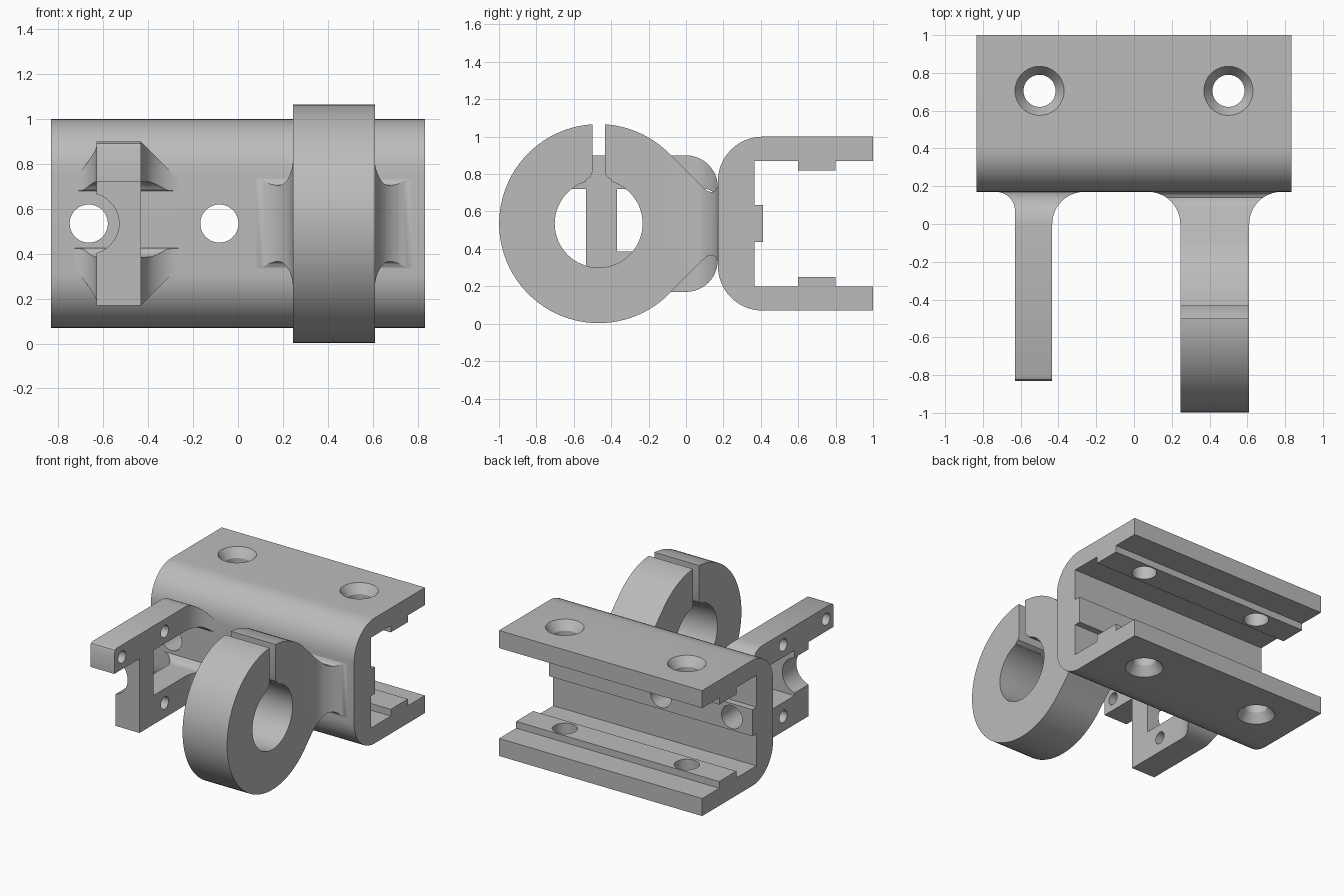
import bpy
import bmesh
from math import sin, cos, pi, radians
from mathutils import Vector

cube = bpy.data.objects.get("Cube")
if cube:
    bpy.data.objects.remove(cube, do_unlink=True)

grey = bpy.data.materials.new("plain grey")
grey.use_nodes = True
colour = (0.5, 0.5, 0.5, 1)
grey.diffuse_color = colour
grey.node_tree.nodes["Principled BSDF"].inputs["Base Color"].default_value = colour

AXES = {
    "x": lambda a, b, d: Vector((d, a, b)),
    "y": lambda a, b, d: Vector((a, d, b)),
    "z": lambda a, b, d: Vector((a, b, d)),
}


def arc(ca, cb, r, start, end, n=12):
    """Points along an arc, angles in degrees."""
    angles = [radians(start + (end - start) * i / n) for i in range(n + 1)]
    return [(ca + r * cos(t), cb + r * sin(t)) for t in angles]


def loft(name, axis, sections):
    """Solid through matching outlines, each given as (depth, points)."""
    bm = bmesh.new()
    place = AXES[axis]
    rings = [[bm.verts.new(place(a, b, d)) for a, b in pts] for d, pts in sections]
    bm.faces.new(rings[0])
    bm.faces.new(rings[-1])
    n = len(rings[0])
    for low, high in zip(rings, rings[1:]):
        for i in range(n):
            j = (i + 1) % n
            bm.faces.new((low[i], low[j], high[j], high[i]))
    bmesh.ops.recalc_face_normals(bm, faces=bm.faces)
    mesh = bpy.data.meshes.new(name)
    bm.to_mesh(mesh)
    bm.free()
    mesh.materials.append(grey)
    obj = bpy.data.objects.new(name, mesh)
    bpy.context.collection.objects.link(obj)
    return obj


def prism(name, axis, pts, lo, hi):
    return loft(name, axis, [(lo, pts), (hi, pts)])


def lathe(name, axis, a, b, profile, n=48):
    """Round solid; profile lists (depth, radius)."""
    return loft(name, axis, [(d, arc(a, b, r, 0, 360, n)[:-1]) for d, r in profile])


def combine(obj, operation, tools):
    """Apply booleans and remove the tool solids."""
    for tool in tools:
        mod = obj.modifiers.new("cut", "BOOLEAN")
        mod.operation = operation
        mod.solver = "EXACT"
        mod.object = tool
        bpy.context.view_layer.update()
        graph = bpy.context.evaluated_depsgraph_get()
        mesh = bpy.data.meshes.new_from_object(obj.evaluated_get(graph))
        obj.modifiers.clear()
        obj.data = mesh
        bpy.data.objects.remove(tool, do_unlink=True)


def flared_plan(x0, x1, r0, r1, front):
    """Plan of a plate whose sides sweep out where it meets the wall."""
    wall = 0.17
    return ([(x0, front)] + arc(x0 - r0, wall - r0, r0, 0, 90)
            + [(x0 - r0, 0.22), (x1 + r1, 0.22)]
            + arc(x1 + r1, wall - r1, r1, 90, 180) + [(x1, front)])


MID = 0.535

# Channel: C section with rounded outer corners and three inner ribs
section = [(1, 1)] + arc(0.41, 0.76, 0.24, 90, 180) + arc(0.41, 0.31, 0.24, 180, 270)
section += [(1, 0.07), (1, 0.2), (0.8, 0.2), (0.8, 0.25), (0.6, 0.25), (0.6, 0.2),
            (0.365, 0.2), (0.365, 0.437), (0.413, 0.437), (0.413, 0.635),
            (0.365, 0.635), (0.365, 0.87), (0.6, 0.87), (0.6, 0.82),
            (0.8, 0.82), (0.8, 0.87), (1, 0.87)]
channel = prism("channel", "x", section, -0.833, 0.833)

# Countersunk screw holes above and below, plain holes in the wall
holes = []
for x in (-0.5, 0.5):
    holes.append(lathe("screw_hole", "z", x, 0.705,
                       [(0.75, 0.085), (0.935, 0.085), (1, 0.13), (1.05, 0.13)]))
    holes.append(lathe("screw_hole", "z", x, 0.705,
                       [(0.02, 0.13), (0.07, 0.13), (0.135, 0.085), (0.32, 0.085)]))
for x in (-0.665, -0.083):
    holes.append(lathe("wall_hole", "y", x, MID, [(0.1, 0.085), (0.5, 0.085)]))
combine(channel, "DIFFERENCE", holes)

# Ring clamp with its neck, bore and slot
X0, X1, RING_Y = 0.245, 0.61, -0.467
clamp = lathe("ring_clamp", "x", RING_Y, MID, [(X0, 0.532), (X1, 0.532)], 96)
upper = [(-0.13, 0.84), (-0.091, 0.911), (0.09, 0.73), (0.115, 0.709),
         (0.14, 0.703), (0.157, 0.712), (0.17, 0.735), (0.22, 0.735)]
lower = [(y, 2 * MID - z) for y, z in reversed(upper)]
neck = prism("neck", "x", upper + lower, -0.1, 1)
combine(neck, "INTERSECT", [prism("neck_plan", "z",
        flared_plan(X0, X1, 0.17, 0.17, -0.3), -0.1, 1.2)])
combine(clamp, "UNION", [neck])
bore = lathe("bore", "x", RING_Y, MID,
             [(X0 - 0.05, 0.25), (X0, 0.25), (0.48, 0.235), (X1 + 0.05, 0.235)], 64)
half_slot = [(0.034, 1.2), (0.034, 0.81), (0.042, 0.787), (0.068, 0.768), (0.068, 0.6)]
slot_pts = ([(RING_Y + w, z) for w, z in half_slot]
            + [(RING_Y - w, z) for w, z in reversed(half_slot)])
combine(clamp, "DIFFERENCE", [bore, prism("slot", "x", slot_pts, 0.1, 0.8)])

# Side arm: long top bar, shorter bottom bar and a post between them
A0, A1 = -0.63, -0.433
outline = ([(-0.83, 0.72), (-0.83, 0.875), (-0.822, 0.892), (-0.805, 0.9)]
           + arc(0, 0.73, 0.17, 90, 0) + [(0.22, 0.73), (0.22, 0.34)]
           + arc(0, 0.34, 0.17, 0, -90) + [(-0.535, 0.17), (-0.535, 0.72)])
arm = prism("side_arm", "x", outline, -1, 0)
combine(arm, "INTERSECT", [prism("arm_plan", "z",
        flared_plan(A0, A1, 0.1, 0.17, -0.9), 0, 1.1)])
window = ([(-0.37, 0.385)] + arc(0.1, 0.455, 0.07, -90, -30, 6)
          + [(0.17, 0.425), (0.3, 0.425), (0.3, 0.68), (0.17, 0.68)]
          + arc(0.1, 0.65, 0.07, 30, 90, 6) + [(-0.37, 0.72)])
cuts = [prism("window", "x", window, -1.1, 0.1),
        lathe("screw_notch", "y", -0.665, MID, [(-0.7, 0.135), (-0.2, 0.135)])]
for y, z in ((-0.74, 0.81), (-0.24, 0.81), (-0.24, 0.28)):
    cuts.append(lathe("pin_hole", "x", y, z, [(-0.9, 0.045), (-0.2, 0.045)], 32))
combine(arm, "DIFFERENCE", cuts)

# Smooth curved faces, keep hard edges
bpy.ops.object.select_all(action="DESELECT")
for part in (channel, clamp, arm):
    part.select_set(True)
    bpy.context.view_layer.objects.active = part
bpy.ops.object.shade_smooth_by_angle(angle=radians(30))
